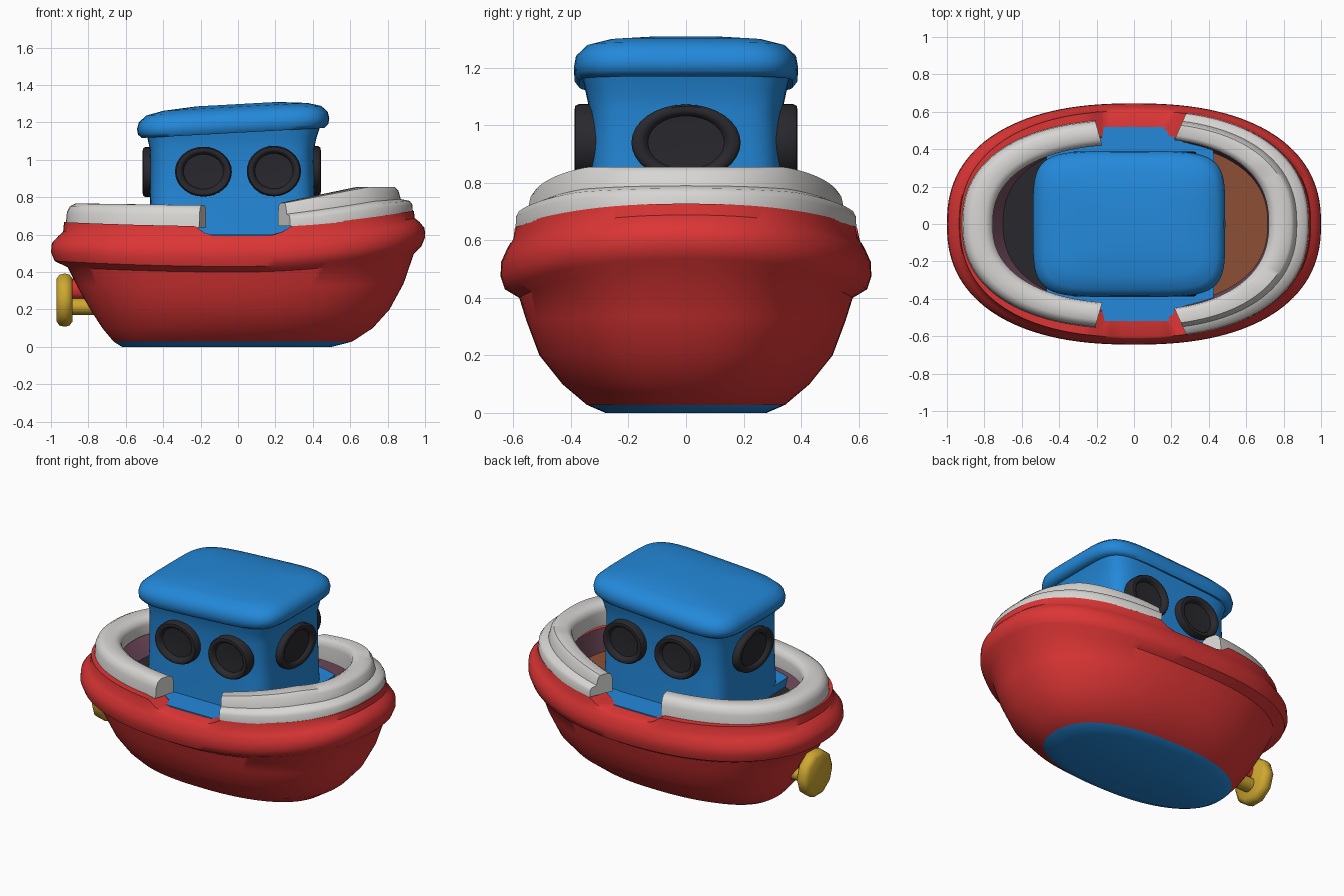
import bpy, bmesh, math
from mathutils import Vector

if "Cube" in bpy.data.objects:
    bpy.data.objects.remove(bpy.data.objects["Cube"])


def material(name, rgb):
    m = bpy.data.materials.new(name)
    m.diffuse_color = (*rgb, 1)
    m.use_nodes = True
    m.node_tree.nodes["Principled BSDF"].inputs["Base Color"].default_value = m.diffuse_color
    return m


RED = material("red", (0.72, 0.036, 0.036))
BLUE = material("blue", (0.017, 0.25, 0.70))
WHITE = material("white", (0.68, 0.67, 0.65))
DARK = material("dark_grey", (0.022, 0.022, 0.027))
BROWN = material("brown", (0.27, 0.08, 0.035))
MAUVE = material("mauve", (0.17, 0.07, 0.11))
YELLOW = material("yellow", (0.62, 0.39, 0.03))


def power(v, e):
    return math.copysign(abs(v) ** e, v)


def oval(x0, x1, yh, n, count):
    """Points of a superellipse outline between x0 and x1."""
    pts = []
    for i in range(count):
        t = 2 * math.pi * i / count
        pts.append(((x0 + x1) / 2 + (x1 - x0) / 2 * power(math.cos(t), 2 / n),
                    yh * power(math.sin(t), 2 / n)))
    return pts


def loft(name, rings, mats, band=None, first=0, last=None, angle=40):
    """Skin closed rings; band gives the material of each strip."""
    bm = bmesh.new()
    vr = [[bm.verts.new(p) for p in r] for r in rings]
    n = len(vr[0])
    for k in range(len(vr) - 1):
        for i in range(n):
            j = (i + 1) % n
            f = bm.faces.new((vr[k][i], vr[k][j], vr[k + 1][j], vr[k + 1][i]))
            f.material_index = band[k] if band else 0
    for ring, rule in ((vr[0], first), (vr[-1], last)):
        for i in range(n // 2):
            quad = [ring[i], ring[i + 1], ring[n - i - 1], ring[(n - i) % n]]
            f = bm.faces.new(list(dict.fromkeys(quad)))
            f.material_index = rule(f.calc_center_median().x) if callable(rule) else (rule or 0)
    return finish(name, bm, mats, angle)


def finish(name, bm, mats, angle=40):
    bmesh.ops.recalc_face_normals(bm, faces=bm.faces)
    me = bpy.data.meshes.new(name)
    bm.to_mesh(me)
    bm.free()
    for m in mats:
        me.materials.append(m)
    ob = bpy.data.objects.new(name, me)
    bpy.context.collection.objects.link(ob)
    bpy.ops.object.select_all(action='DESELECT')
    ob.select_set(True)
    bpy.context.view_layer.objects.active = ob
    bpy.ops.object.shade_smooth_by_angle(angle=math.radians(angle))
    return ob


def sheer(x):
    return x * x * (0.11 if x > 0 else 0.03)


def notch(x):
    """Dip in the gunwale at the side entrances."""
    a = min(max((x + 0.23) / 0.07, 0), 1)
    b = min(max((0.30 - x) / 0.09, 0), 1)
    return 0.05 * a * b


# Hull: outside, rubbing band, gunwale and inner well (x0, x1, half width, z, sheer, notch)
hull_rows = [
    (-.62, .50, .28, 0, 0, 0), (-.665, .61, .345, .028, 0, 0), (-.725, .72, .43, .1, 0, 0),
    (-.79, .81, .51, .2, 0, 0), (-.86, .885, .555, .32, .2, 0), (-.91, .94, .58, .40, 1, 0),
    (-.98, .98, .63, .43, 1, 0), (-1, 1, .645, .475, 1, 0), (-.995, .998, .643, .525, 1, 0),
    (-.96, .97, .625, .565, 1, 0), (-.935, .945, .612, .59, 1, 0), (-.93, .94, .605, .645, .85, 1),
    (-.78, .74, .47, .645, .85, 1), (-.70, .715, .44, .55, 0, 0)]
rings = []
for x0, x1, yh, z, w, c in hull_rows:
    rings.append([(x, y, z + w * sheer(x) - c * notch(x))
                  for x, y in oval(x0, x1, yh, 2.35, 128)])
loft("hull", rings, [RED, BLUE, MAUVE, DARK, BROWN], [1] + [0] * 11 + [2],
     first=1, last=lambda x: 4 if x > 0 else 3)

# Side deck under the cabin
loft("side_deck", [[(x, y, z) for x, y in oval(-.47, .43, .52, 8, 48)] for z in (.52, .602)], [BLUE])


# White rails, swept round bow and stern
def rail(name, a0, a1, outer, inner, section, top):
    bm = bmesh.new()
    secs = []
    steps = 56
    e = 2 / 2.35
    for i in range(steps + 1):
        t = math.radians(a0 + (a1 - a0) * i / steps)
        c, s = power(math.cos(t), e), power(math.sin(t), e)
        o = Vector((outer[0] * c, outer[1] * s))
        q = Vector((inner[0] * c, inner[1] * s))
        base = .638 + .85 * sheer(o.x)
        sec = []
        for f, h in section:
            p = o.lerp(q, f)
            sec.append(bm.verts.new((p.x, p.y, base + h * (top(o.x) - base))))
        secs.append(sec)
    m = len(section)
    for a, b in zip(secs, secs[1:]):
        for i in range(m):
            j = (i + 1) % m
            bm.faces.new((a[i], a[j], b[j], b[i]))
    bm.faces.new(secs[0])
    bm.faces.new(secs[-1])
    finish(name, bm, [WHITE], 50)


rail("stern_rail", 100, 260, (.92, .56), (.755, .425),
     [(0, 0), (.03, .55), (.12, .85), (.3, 1), (.75, 1), (.95, .85), (1, .6), (1, 0)],
     lambda x: .755 + .012 * min(1, abs(x)))
rail("bow_rail", -76, 76, (.935, .608), (.72, .46),
     [(0, 0), (.01, .3), (.08, .45), (.3, .52), (.36, .85), (.45, 1), (.82, 1), (.96, .88), (1, .65), (1, 0)],
     lambda x: .77 + .085 * min(1, max(0, (x - .28) / .5)))

# Cabin walls
cabin_rows = [(-.475, .415, .35, .55), (-.47, .41, .34, .8), (-.47, .405, .335, 1.05),
              (-.485, .42, .35, 1.12), (-.50, .44, .365, 1.18)]
loft("cabin", [[(x, y, z) for x, y in oval(x0, x1, yh, 6, 64)]
               for x0, x1, yh, z in cabin_rows], [BLUE])

# Roof, higher toward the bow
roof_rows = [(-.47, .42, .33, 1.155), (-.515, .46, .372, 1.145), (-.535, .483, .388, 1.165),
             (-.54, .488, .39, 1.195), (-.53, .48, .384, 1.23), (-.49, .445, .35, 1.264),
             (-.40, .37, .28, 1.284), (-.22, .21, .15, 1.298)]
loft("roof", [[(x, y, z + .055 * x) for x, y in oval(x0, x1, yh, 5, 64)]
              for x0, x1, yh, z in roof_rows], [BLUE], angle=60)


# Round parts facing any direction: profile is (radius, depth)
def disc(name, origin, u, normal, size, profile, mat, count=32):
    o, u, nrm = Vector(origin), Vector(u), Vector(normal)
    v = Vector((0, 0, 1))
    rs = []
    for r, d in profile:
        rs.append([o + u * size[0] * r * math.cos(2 * math.pi * i / count)
                   + v * size[1] * r * math.sin(2 * math.pi * i / count) + nrm * d
                   for i in range(count)])
    return loft(name, rs, [mat], angle=50)


# Portholes with raised frames and dished panes
porthole = [(1, -.03), (1, .035), (.95, .05), (.84, .053), (.76, .045), (.70, .022), (.35, .018)]
for side in (-1, 1):
    label = "front" if side < 0 else "back"
    disc("porthole_stern_" + label, (-.185, side * .335, .937), (1, 0, 0), (0, side, 0), (.152, .133), porthole, DARK)
    disc("porthole_bow_" + label, (.192, side * .335, .94), (1, 0, 0), (0, side, 0), (.145, .135), porthole, DARK)
end_window = [(r, d * .75) for r, d in porthole]
disc("bow_window", (.403, 0, .94), (0, 1, 0), (1, 0, 0), (.19, .133), end_window, DARK)
disc("stern_window", (-.47, 0, .935), (0, 1, 0), (-1, 0, 0), (.19, .133), end_window, DARK)

# Propeller disc, shaft and strut
disc("propeller", (-.885, 0, .25), (0, 1, 0), (-1, 0, 0), (.15, .15),
     [(.8, 0), (.95, .015), (1, .04), (.95, .07), (.8, .085)], YELLOW, 10)
disc("propeller_shaft", (-.74, 0, .215), (0, 1, 0), (-1, 0, 0), (.05, .045),
     [(1, 0), (1, .17)], YELLOW, 12)
disc("propeller_strut", (-.80, 0, .31), (0, 1, 0), (-1, 0, 0), (.04, .055),
     [(1, 0), (1, .10)], RED, 12)
